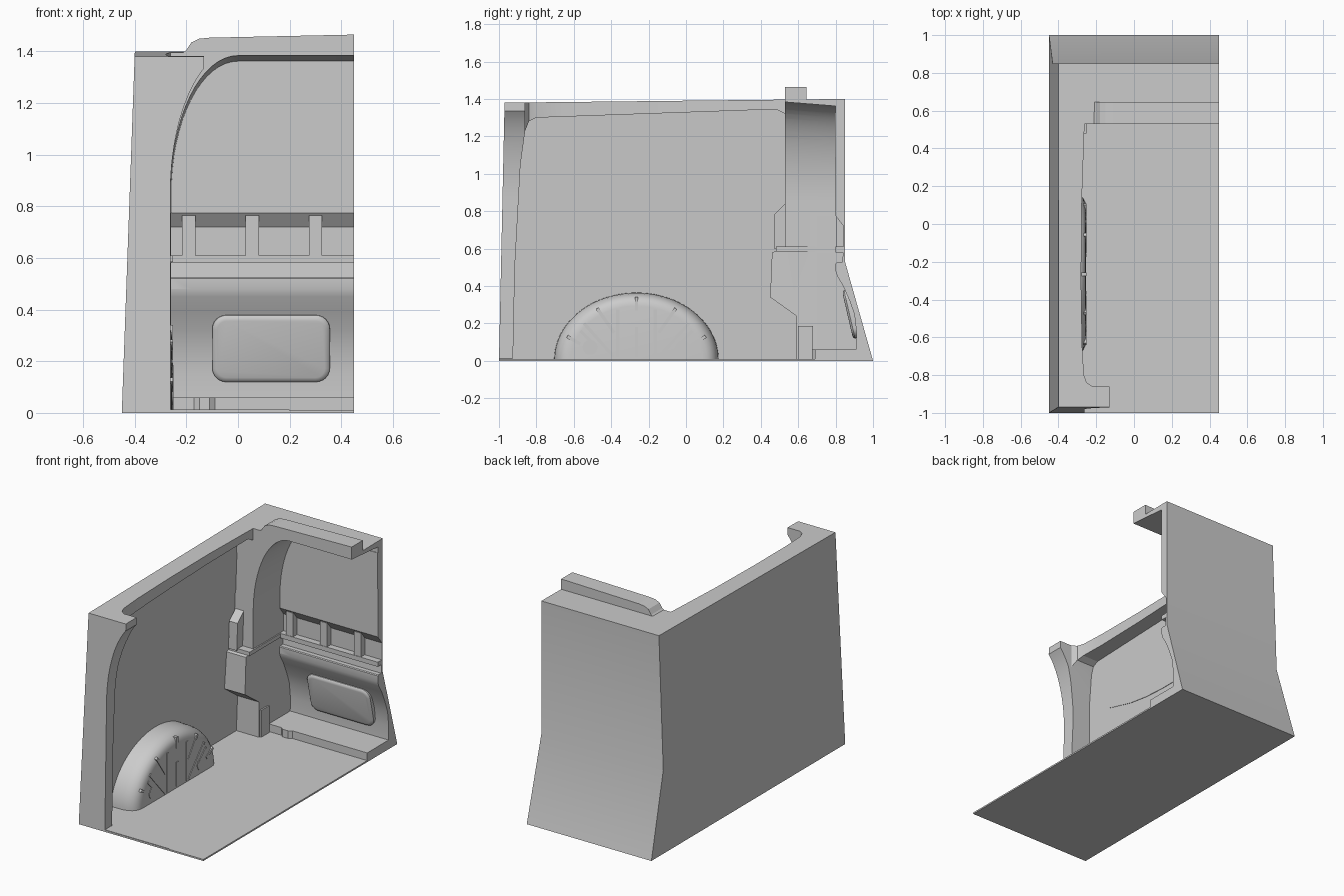
import bpy, bmesh
from math import sin, cos, pi, radians, atan2

if "Cube" in bpy.data.objects:
    bpy.data.objects.remove(bpy.data.objects["Cube"])

LEAN = 0.036  # inward lean of the side wall per unit of height


def loft(name, rings):
    """Solid through equal-length rings of 3D points, capped at both ends."""
    bm = bmesh.new()
    vs = [[bm.verts.new(p) for p in r] for r in rings]
    n = len(rings[0])
    for a, b in zip(vs, vs[1:]):
        for i in range(n):
            j = (i + 1) % n
            bm.faces.new((a[i], a[j], b[j], b[i]))
    bm.faces.new(vs[0])
    bm.faces.new(vs[-1])
    bmesh.ops.recalc_face_normals(bm, faces=bm.faces)
    me = bpy.data.meshes.new(name)
    bm.to_mesh(me)
    bm.free()
    ob = bpy.data.objects.new(name, me)
    bpy.context.collection.objects.link(ob)
    return ob


def prism(name, pts, axis, lo, hi, lean=(0, 0)):
    """Extrude a 2D outline along x, y or z; lean shears x ends with height."""
    def put(p, d, k):
        u, v = p
        return {'x': (d + k * v, u, v), 'y': (u, d, v), 'z': (u, v, d)}[axis]
    return loft(name, [[put(p, d, k) for p in pts] for d, k in ((lo, lean[0]), (hi, lean[1]))])


def box(name, x0, x1, y0, y1, z0, z1):
    return prism(name, [(x0, y0), (x1, y0), (x1, y1), (x0, y1)], 'z', z0, z1)


def arch(side, height, spring=0.85, end=90, n=16):
    """Quarter-ellipse door arch outline, from the floor up to the given angle."""
    pts = [(side, 0.01)]
    for i in range(n + 1):
        t = radians(end) * i / n
        pts.append((side * cos(t), spring + height * sin(t)))
    return pts


def cut(target, cutter):
    cutter.hide_render = True
    m = target.modifiers.new('cut', 'BOOLEAN')
    m.operation, m.solver, m.object = 'DIFFERENCE', 'EXACT', cutter
    bpy.context.view_layer.objects.active = target
    bpy.ops.object.modifier_apply(modifier=m.name)
    bpy.data.objects.remove(cutter)


def smooth(ob, angle=25):
    bpy.ops.object.select_all(action='DESELECT')
    ob.select_set(True)
    bpy.context.view_layer.objects.active = ob
    bpy.ops.object.shade_smooth_by_angle(angle=radians(angle))


def rounded(cx, cy, w, h, r, n=6):
    pts = []
    for k, (sx, sy) in enumerate(((1, 1), (-1, 1), (-1, -1), (1, -1))):
        for i in range(n + 1):
            a = pi / 2 * (k + i / n)
            pts.append((cx + sx * (w / 2 - r) + r * cos(a), cy + sy * (h / 2 - r) + r * sin(a)))
    return pts


# Outer block of the compartment
shell = prism('body_shell', [(-1, 0), (1, 0), (.85, .53), (.85, 1.4), (-.97, 1.38)],
              'x', -.45, .45, (LEAN, 0))

# Front door opening, leaving the arched frame
cut(shell, prism('c', arch(-.262, .56, end=60) + [(-.131, 1.6), (.6, 1.6), (.6, .01)], 'y', -1.1, -.8))
# Open middle, leaving the roof rail on the left
cut(shell, prism('c', [(-.262, .53), (-.277, .1), (-.28, -.3), (-.275, -.64), (-.265, -.8),
                       (-.25, -.84), (-.22, -.86), (.6, -.86), (.6, .53)], 'z', .01, 1.6))
# Side wall recess behind frame, under rail and in front of the pillar
cut(shell, prism('c', [(-.925, .01), (-.915, .5), (-.885, 1.05), (-.86, 1.23), (-.84, 1.28), (-.8, 1.3),
                       (.48, 1.345), (.53, 1.32), (.53, .6), (.46, .58), (.45, .34), (.59, .24), (.59, .01)],
                 'x', -.425, -.2, (LEAN, 0)))
# Rear arch between pillar and bulkhead
rear = [arch(-.262, .536), arch(-.258, .512)]
cut(shell, loft('c', [[(x, y, z) for x, z in r + [(.6, r[-1][1]), (.6, .01)]]
                      for r, y in zip(rear, (.5, .8))]))
# Bulkhead relief: lower bowed panel, groove under the shelf, recess above it
for pts in ([(.7, .06), (.91, .06), (.912, .15), (.9, .25), (.875, .32), (.84, .4), (.81, .45), (.8, .48),
             (.8, .52), (.81, .53), (.7, .53)],
            [(.7, .525), (.835, .525), (.84, .58), (.7, .58)],
            [(.7, .61), (.842, .61), (.842, .72), (.8, .775), (.7, .775)]):
    cut(shell, prism('c', pts, 'x', -.26, .6))
smooth(shell, 20)

# Raised header on the roof
prism('roof_header', [(-.22, 1.39), (-.2, 1.405), (-.18, 1.435), (-.15, 1.449), (-.11, 1.453),
                      (.45, 1.465), (.45, 1.39)], 'y', .53, .645)

# Bulkhead ribs, steps and pillar trim
for i, x in enumerate((-.19, .055, .3)):
    box(f'bulkhead_rib_{i}', x - .026, x + .026, .803, .846, .605, .765)
box('rear_floor_step', -.27, .45, .73, .93, .005, .06)
prism('rear_floor_step_edge', [(-.27, .69), (-.17, .69), (-.15, .675), (-.11, .675), (-.09, .69), (.45, .69),
                               (.45, .74), (-.27, .74)], 'z', .005, .06)
box('pillar_foot', -.3, -.25, .6, .68, .005, .185)
box('pillar_shelf', -.4, -.252, .48, .84, .585, .61)
prism('pillar_upper_trim', [(.47, .6), (.47, .78), (.53, .84), (.56, .84), (.56, .6)],
      'x', -.42, -.36, (LEAN, LEAN))

# Bulkhead pad, tilted to lie on the lower panel
tilt = atan2(.06, .26)
rings = []
for off, ins in ((-.03, 0), (.006, 0), (.014, .007), (.017, .02)):
    rings.append([(x, .88 - off * cos(tilt) - v * sin(tilt), .25 + v * cos(tilt) - off * sin(tilt))
                  for x, v in rounded(.128, 0, .455 - 2 * ins, .265 - 2 * ins, .055 - ins)])
smooth(loft('bulkhead_pad', rings), 40)

# Window panels
prism('side_window', [(-.81, 1.05), (-.8, 1), (-.77, .96), (-.7, .93), (-.5, .878), (-.35, .857), (-.2, .848),
                      (.4, .848), (.47, .863), (.515, .9), (.53, .96), (.53, 1.2), (.515, 1.26), (.47, 1.295),
                      (.4, 1.302), (-.7, 1.262), (-.77, 1.24), (-.8, 1.2), (-.81, 1.15)],
      'x', -.43, -.422, (LEAN, LEAN))
pts = [(min(x, .45), z) for x, z in rounded(.36, 1.207, .285, .235, .05)]
prism('bulkhead_window', [p for i, p in enumerate(pts) if p not in pts[:i]], 'y', .797, .81)

# Sill plate by the door
prism('door_sill', [(-.27, -.998), (.2, -.998), (.1, -.93), (-.27, -.93)], 'z', .004, .013)

# Wheel arch with rolled edge
CY, A, B, FACE = -.265, .44, .36, -.255
rings = []
for x, s in ((-.43, 1), (-.34, .995), (-.31, .98), (-.285, .95), (-.268, .91), (-.258, .86), (FACE, .8)):
    rings.append([(x, CY + A * s * cos(pi * i / 48), .005 + B * s * sin(pi * i / 48)) for i in range(49)])
smooth(loft('wheel_arch', rings), 30)


def strip(name, y0, z0, y1, z1, w=.009):
    """Thin rib on the wheel arch face between two points."""
    a = atan2(z1 - z0, y1 - y0)
    dy, dz = -sin(a) * w, cos(a) * w
    prism(name, [(y0 + dy, z0 + dz), (y1 + dy, z1 + dz), (y1 - dy, z1 - dz), (y0 - dy, z0 - dz)],
          'x', FACE - .04, FACE + .004)


# Ribs and discs, mirrored about the arch centre
for k, y in enumerate((-.1, 0, .1)):
    strip(f'arch_rib_upright_{k}', CY + y, .02, CY + y, .275 if y else .18)
strip('arch_rib_top', CY, .27, CY, .34)
for s, side in ((-1, 'front'), (1, 'rear')):
    for k, (a, b, c, d) in enumerate(((.12, .02, .28, .2), (.12, .15, .21, .28), (.21, .07, .3, .16),
                                      (.3, .09, .37, .13))):
        strip(f'arch_rib_{side}_{k}', CY + s * a, b, CY + s * c, d)
    prism(f'arch_disc_{side}', [(CY + s * .248 + .04 * cos(pi * i / 12), .072 + .04 * sin(pi * i / 12))
                                for i in range(24)], 'x', FACE - .02, FACE + .003)
